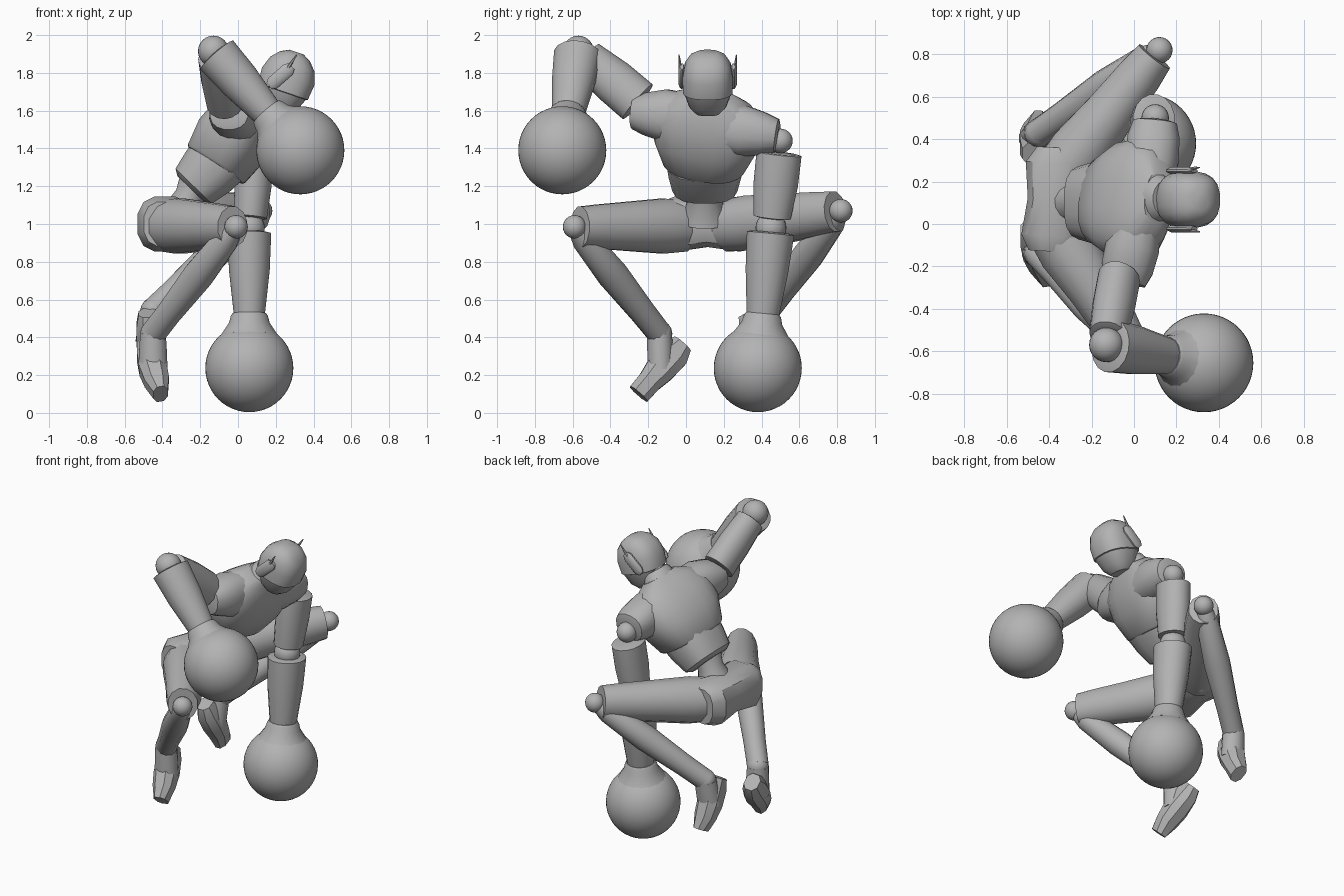
import bpy, bmesh, math
from mathutils import Vector

if "Cube" in bpy.data.objects:
    bpy.data.objects.remove(bpy.data.objects["Cube"])

grey = bpy.data.materials.new("plain_grey")
grey.use_nodes = True
grey.diffuse_color = (0.45, 0.45, 0.45, 1)
grey.node_tree.nodes["Principled BSDF"].inputs["Base Color"].default_value = grey.diffuse_color


def finish(obj, angle=35):
    obj.data.materials.append(grey)
    bpy.ops.object.select_all(action="DESELECT")
    obj.select_set(True)
    bpy.context.view_layer.objects.active = obj
    bpy.ops.object.shade_smooth_by_angle(angle=math.radians(angle))


def loft(name, start, end, profile, side=(0, 1, 0), sides=16, power=1.0, angle=35):
    """Skin rings of (position along axis, half width on side, half depth)."""
    start, end = Vector(start), Vector(end)
    axis = (end - start).normalized()
    across = Vector(side)
    across = (across - axis * across.dot(axis)).normalized()
    depth = axis.cross(across)
    bm = bmesh.new()
    rings = []
    for t, width, thick in profile:
        centre = start + (end - start) * t
        ring = []
        for i in range(sides):
            turn = math.tau * (i + 0.5) / sides
            c, s = math.cos(turn), math.sin(turn)
            c = math.copysign(abs(c) ** power, c)
            s = math.copysign(abs(s) ** power, s)
            ring.append(bm.verts.new(centre + across * c * width + depth * s * thick))
        rings.append(ring)
    for low, high in zip(rings, rings[1:]):
        for i in range(sides):
            j = (i + 1) % sides
            bm.faces.new((low[i], low[j], high[j], high[i]))
    bm.faces.new(rings[0][::-1])
    bm.faces.new(rings[-1])
    bmesh.ops.recalc_face_normals(bm, faces=bm.faces)
    mesh = bpy.data.meshes.new(name)
    bm.to_mesh(mesh)
    bm.free()
    obj = bpy.data.objects.new(name, mesh)
    bpy.context.collection.objects.link(obj)
    finish(obj, angle)


def ball(name, centre, radius, segments=24):
    bpy.ops.mesh.primitive_uv_sphere_add(segments=segments, ring_count=segments // 2,
                                         radius=radius, location=centre)
    obj = bpy.context.object
    obj.name = name
    finish(obj)


# Shared limb profiles, as fractions of the distance between joints
UPPER_ARM = [(.14, .1, .09), (.15, .122, .1), (.5, .12, .1), (.88, .1, .09), (.89, .08, .07)]
FOREARM = [(.03, .1, .09), (.04, .128, .118), (.3, .116, .11), (.64, .086, .082)]
CUFF = [(.61, .09, .09), (.63, .1, .1), (.68, .11, .11), (.76, .15, .15)]
THIGH = [(0, .14, .14), (.2, .15, .15), (.5, .135, .125), (.8, .12, .11), (.95, .11, .095)]
SHIN = [(.04, .05, .05), (.12, .07, .07), (.45, .084, .084), (.8, .07, .07), (1, .066, .07)]
INSTEP = [(0, .068, .07), (.4, .07, .075), (1, .07, .08)]
FOOT = [(0, .05, .06), (.2, .068, .09), (.5, .078, .085), (.75, .07, .068), (1, .042, .065)]

# Joint positions of the crouching pose
JOINTS = {
    "left": dict(chest=(.07, .17, 1.51), cap=(.1, .49, 1.465), shoulder=(.1, .5, 1.44),
                 elbow=(.06, .45, .98), hand=(.06, .38, .237), hip=(-.35, .22, .99),
                 knee=(.12, .82, 1.07), ankle=(-.45, .43, .54), heel=(-.48, .33, .53),
                 toe=(-.45, .48, .22)),
    "right": dict(chest=(.02, 0, 1.565), cap=(-.05, -.28, 1.59), shoulder=(-.06, -.2, 1.6),
                  elbow=(-.13, -.57, 1.915), hand=(.33, -.655, 1.39), hip=(-.38, -.01, .99),
                  knee=(-.01, -.59, .985), ankle=(-.45, -.14, .42), heel=(-.49, -.02, .365),
                  toe=(-.41, -.25, .1)),
}

for name, j in JOINTS.items():
    # Arm with ball joints and an oversized round hand
    loft(name + "_shoulder_cap", j["chest"], j["cap"],
         [(0, .13, .11), (.4, .14, .13), (.75, .115, .125), (.97, .09, .105), (1, .06, .07)],
         side=(0, 0, 1), power=.85)
    ball(name + "_shoulder_joint", j["shoulder"], .065)
    loft(name + "_upper_arm", j["shoulder"], j["elbow"], UPPER_ARM)
    ball(name + "_elbow_joint", j["elbow"], .082)
    loft(name + "_forearm", j["elbow"], j["hand"], FOREARM)
    loft(name + "_wrist_cuff", j["elbow"], j["hand"], CUFF)
    ball(name + "_round_hand", j["hand"], .233, 48)
    # Leg folded outward with the toes hanging down
    loft(name + "_thigh", j["hip"], j["knee"], THIGH, side=(0, 0, 1), sides=12)
    ball(name + "_knee_joint", j["knee"], .062)
    loft(name + "_shin", j["knee"], j["ankle"], SHIN, sides=12)
    mid_foot = (Vector(j["heel"]) + Vector(j["toe"])) / 2
    ball(name + "_ankle", j["ankle"], .068, 16)
    loft(name + "_instep", j["ankle"], mid_foot, INSTEP, sides=12)
    loft(name + "_foot", j["heel"], j["toe"], FOOT, side=(1, 0, 0), sides=8, angle=25, power=.85)

# Pelvis and waist
loft("pelvis", (-.39, -.13, 1), (-.36, .36, 1),
     [(0, .12, .11), (.15, .15, .15), (.5, .125, .13), (.85, .15, .15), (1, .12, .1)],
     side=(0, 0, 1), sides=12, power=.75)
loft("waist", (-.31, .1, 1.02), (-.2, .1, 1.28), [(0, .13, .12), (.5, .085, .08), (1, .12, .1)])

# Torso leaning forward, with the chest turned slightly
loft("abdomen", (-.25, .1, 1.185), (-.1, .1, 1.34),
     [(0, .14, .1), (.1, .175, .135), (.6, .195, .16), (1, .205, .165)], power=.75)
loft("chest", (-.12, .1, 1.31), (.12, .125, 1.68),
     [(0, .205, .165), (.03, .22, .175), (.35, .28, .192), (.65, .29, .17),
      (.87, .23, .12), (1, .12, .08)], side=(.2, .97, -.08), power=.75, sides=20)
loft("collar", (.1, .12, 1.64), (.15, .12, 1.71), [(0, .13, .1), (.8, .1, .085), (1, .085, .075)])
loft("neck", (.11, .12, 1.64), (.23, .12, 1.76), [(0, .075, .075), (1, .075, .075)])

# Head with a stepped jaw below the brow
loft("head", (.2, .115, 1.59), (.31, .115, 1.91),
     [(0, .065, .06), (.12, .1, .1), (.34, .125, .13), (.35, .133, .14), (.6, .134, .148),
      (.8, .122, .125), (.93, .095, .085), (1, .055, .04)], power=.8, sides=20)

# Ear pods with slim antennae on both sides of the head
for name, sign in (("left", 1), ("right", -1)):
    y = .115 + sign * .137
    loft(name + "_ear_pod", (.165, y, 1.73), (.285, y, 1.835),
         [(0, .01, .022), (.15, .018, .037), (.85, .018, .037), (1, .01, .022)], sides=12)
    loft(name + "_antenna", (.26, y + sign * .008, 1.82), (.31, y + sign * .015, 1.895),
         [(0, .01, .01), (.6, .007, .007), (1, .003, .003)], sides=6)
